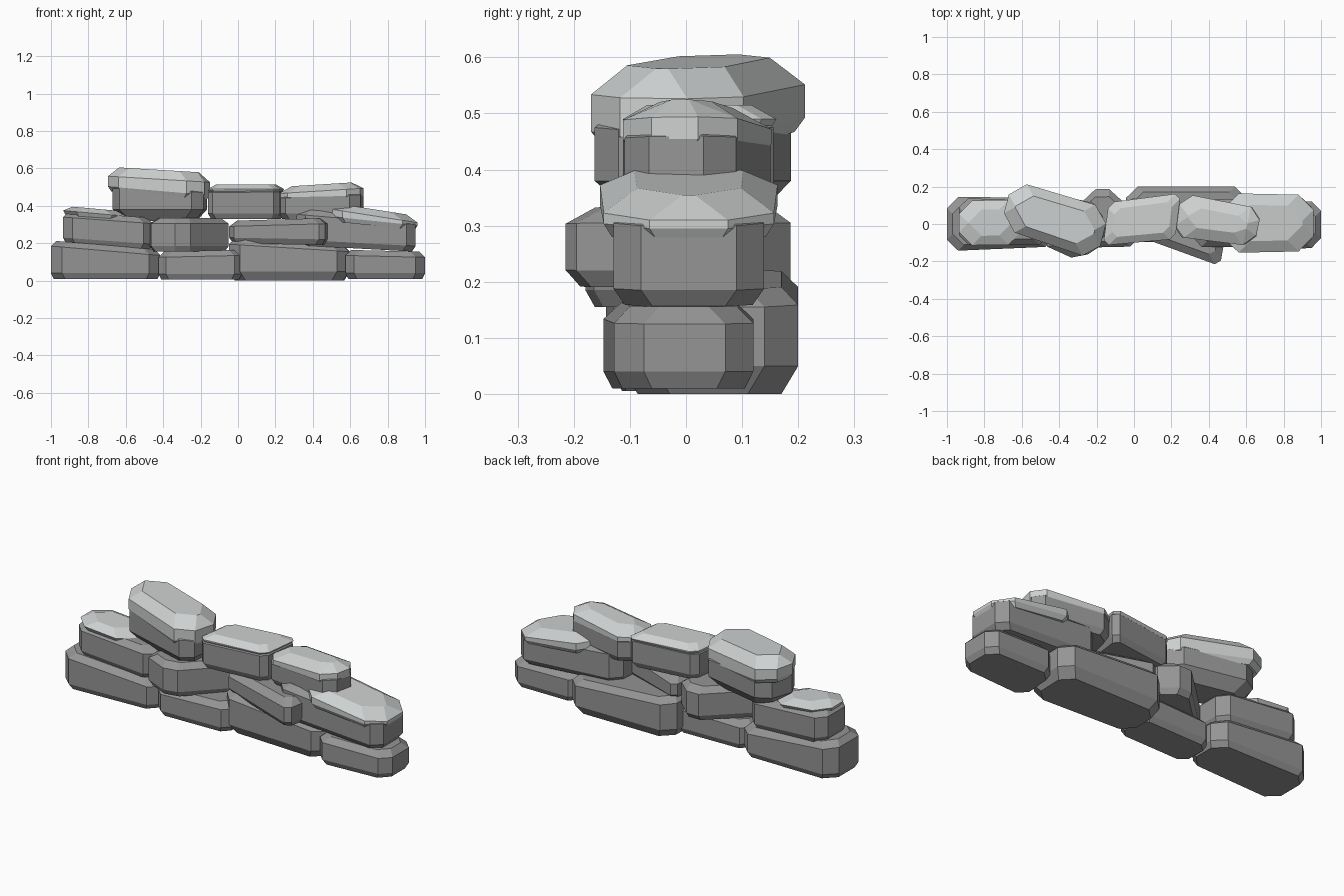
import bpy, bmesh, math
from mathutils import Vector

if "Cube" in bpy.data.objects:
    bpy.data.objects.remove(bpy.data.objects["Cube"])


def material(name, rgb):
    m = bpy.data.materials.new(name)
    m.diffuse_color = (*rgb, 1)
    m.use_nodes = True
    m.node_tree.nodes["Principled BSDF"].inputs["Base Color"].default_value = m.diffuse_color
    return m


STONE = material("grey stone", (0.30, 0.30, 0.30))
CAP = material("pale cap", (0.62, 0.64, 0.64))


def outline(quad, inset, cut):
    """Quad footprint moved inward, with its corners cut off."""
    pts = [Vector(p) for p in quad]
    d = [(pts[(i + 1) % 4] - pts[i]).normalized() for i in range(4)]
    pts = [pts[i] + inset * (d[i] - d[i - 1]) for i in range(4)]
    out = []
    for i in range(4):
        out += [pts[i] - cut * d[i - 1], pts[i] + cut * d[i]]
    return out


def block(name, mat, quad, left, right, cut=0.05, low=(0.015, 0.03), high=(0.03, 0.03)):
    """Faceted boulder: left/right give (bottom, top) heights at each end.
    low and high are the (inset, height) of the lower and upper bevels."""
    x0, x1 = min(p[0] for p in quad), max(p[0] for p in quad)
    rings = [(low[0], 0, 0), (0, 0, low[1]), (0, 1, -high[1]), (high[0], 1, 0)]
    bm = bmesh.new()
    for inset, level, off in rings:
        for p in outline(quad, inset, cut):
            t = (p.x - x0) / (x1 - x0)
            z = left[level] + (right[level] - left[level]) * t + off
            bm.verts.new((p.x, p.y, z))
    bmesh.ops.convex_hull(bm, input=bm.verts[:])
    loose = [v for v in bm.verts if not v.link_faces]
    bmesh.ops.delete(bm, geom=loose, context='VERTS')
    bmesh.ops.dissolve_limit(bm, angle_limit=math.radians(4),
                             verts=bm.verts[:], edges=bm.edges[:])
    bmesh.ops.recalc_face_normals(bm, faces=bm.faces[:])
    me = bpy.data.meshes.new(name)
    bm.to_mesh(me)
    bm.free()
    me.materials.append(mat)
    ob = bpy.data.objects.new(name, me)
    bpy.context.collection.objects.link(ob)
    return ob


def cap(name, quad, left, right, cut=0.07, high=(0.06, 0.035)):
    block(name, CAP, quad, left, right, cut, (0.015, 0.025), high)


# bottom course
block("base_stone_left", STONE, [(-1, -.145), (-.415, -.12), (-.415, .14), (-1, .145)],
      (.01, .215), (.01, .165), .06)
block("base_stone_mid_left", STONE, [(-.425, -.13), (.02, -.12), (.02, .09), (-.425, .08)],
      (.005, .155), (.005, .165), .04)
block("base_stone_mid_right", STONE, [(-.05, -.09), (.59, -.12), (.6, .2), (-.04, .2)],
      (0, .225), (0, .185), .06, (.03, .05))
block("base_stone_right", STONE, [(.57, -.15), (1, -.125), (1, .12), (.59, .12)],
      (.01, .165), (.01, .155))

# middle course
block("middle_stone_left", STONE, [(-.935, -.11), (-.455, -.11), (-.455, .12), (-.935, .14)],
      (.2, .37), (.165, .335))
block("middle_stone_diagonal", STONE, [(-.51, -.1), (-.29, -.2), (-.015, .08), (-.17, .22)],
      (.155, .335), (.155, .335))
block("middle_stone_jutting", STONE, [(-.05, -.04), (.46, -.225), (.49, -.05), (-.03, .15)],
      (.2, .32), (.19, .335), .03, (.02, .03), (.04, .03))
block("middle_stone_right", STONE, [(.31, -.12), (.95, -.13), (.95, .14), (.33, .13)],
      (.19, .385), (.155, .33), .05, (.02, .03))

# top course
block("top_stone_left", STONE, [(-.69, -.03), (-.19, -.18), (-.16, .1), (-.61, .2)],
      (.32, .53), (.32, .5), .06, (.05, .06))
block("top_stone_middle", STONE, [(-.165, -.115), (.22, -.08), (.25, .16), (-.135, .11)],
      (.33, .5), (.33, .505), .03)
block("top_stone_right", STONE, [(.205, -.065), (.645, -.115), (.68, .08), (.265, .16)],
      (.33, .47), (.33, .49), .05)

# pale caps lying on the exposed stones
cap("cap_middle_left", [(-.935, -.115), (-.6, -.11), (-.6, .13), (-.935, .125)],
    (.35, .4), (.32, .37), high=(.05, .025))
cap("cap_middle_right", [(.48, -.155), (.96, -.145), (.96, .155), (.48, .165)],
    (.32, .42), (.27, .345), .08)
cap("cap_top_left", [(-.715, -.02), (-.2, -.195), (-.13, .08), (-.65, .235)],
    (.48, .61), (.43, .575), .08, (.05, .05))
cap("cap_top_middle", [(-.165, -.115), (.22, -.08), (.25, .165), (-.135, .115)],
    (.46, .515), (.465, .515), .03, (.04, .025))
cap("cap_top_right", [(.205, -.065), (.64, -.12), (.685, .08), (.255, .165)],
    (.42, .5), (.43, .53), .06)
